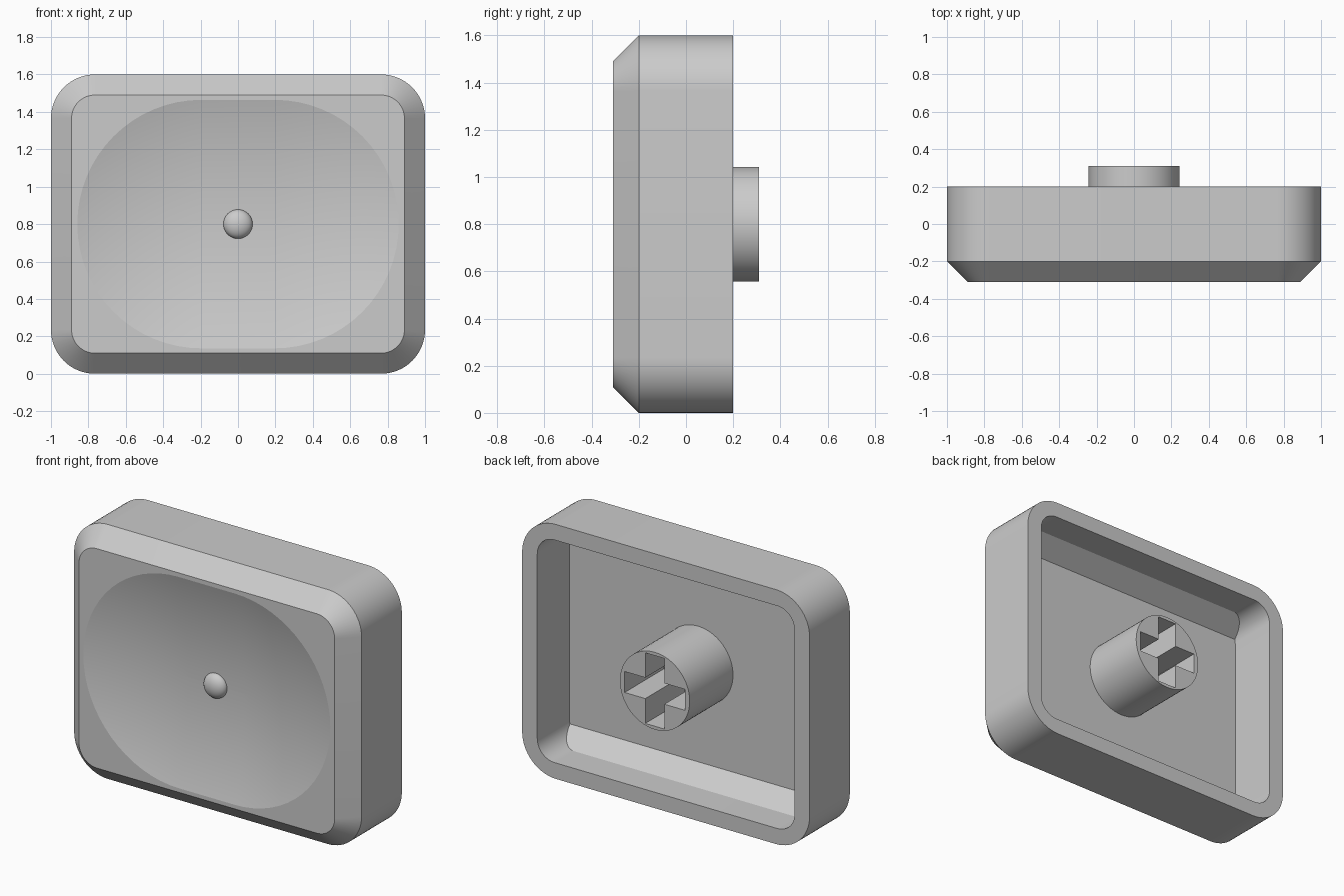
import bpy, bmesh, math
from mathutils import Vector

if "Cube" in bpy.data.objects:
    bpy.data.objects.remove(bpy.data.objects["Cube"], do_unlink=True)

MID = 0.8  # height of the centre line

grey = bpy.data.materials.new("plain grey")
grey.use_nodes = True
grey.diffuse_color = (0.6, 0.6, 0.6, 1)
grey.node_tree.nodes["Principled BSDF"].inputs["Base Color"].default_value = (0.6, 0.6, 0.6, 1)


def outline(hx, hz, r, y, steps=16):
    """Rounded rectangle across x and z, at depth y."""
    pts = []
    for quarter, (sx, sz) in enumerate([(1, 1), (-1, 1), (-1, -1), (1, -1)]):
        for i in range(steps + 1):
            a = math.pi / 2 * (quarter + i / steps)
            pts.append((sx * (hx - r) + r * math.cos(a), y,
                        MID + sz * (hz - r) + r * math.sin(a)))
    return pts


def loft(rings):
    """Closed solid through a list of equal rings."""
    bm = bmesh.new()
    loops = [[bm.verts.new(p) for p in ring] for ring in rings]
    n = len(loops[0])
    for a, b in zip(loops, loops[1:]):
        for i in range(n):
            bm.faces.new((a[i], a[(i + 1) % n], b[(i + 1) % n], b[i]))
    bm.faces.new(loops[0])
    bm.faces.new(loops[-1])
    bmesh.ops.remove_doubles(bm, verts=bm.verts, dist=1e-5)
    return bm


def finish(bm, name):
    bmesh.ops.recalc_face_normals(bm, faces=bm.faces)
    mesh = bpy.data.meshes.new(name)
    bm.to_mesh(mesh)
    bm.free()
    mesh.materials.append(grey)
    obj = bpy.data.objects.new(name, mesh)
    bpy.context.collection.objects.link(obj)
    return obj


def activate(obj):
    bpy.ops.object.select_all(action='DESELECT')
    obj.select_set(True)
    bpy.context.view_layer.objects.active = obj


def cut(obj, cutter):
    mod = obj.modifiers.new("cut", 'BOOLEAN')
    mod.operation, mod.solver, mod.object = 'DIFFERENCE', 'EXACT', cutter
    activate(obj)
    bpy.ops.object.modifier_apply(modifier=mod.name)
    bpy.data.objects.remove(cutter, do_unlink=True)


def smooth(obj, degrees):
    activate(obj)
    bpy.ops.object.shade_smooth_by_angle(angle=math.radians(degrees))


# Cap shell with a chamfered front
FRONT, BACK, FLOOR = -0.31, 0.2, -0.12
shell = finish(loft([outline(1, 0.8, 0.235, BACK),
                     outline(1, 0.8, 0.235, -0.2),
                     outline(0.89, 0.69, 0.125, FRONT)]), "cap_shell")

# Hollow at the back, with sloped faces above and below the floor
bm = loft([outline(0.895, 0.7, 0.12, BACK + 0.1), outline(0.895, 0.7, 0.12, FLOOR)])
for side in (1, -1):
    res = bmesh.ops.bisect_plane(
        bm, geom=bm.verts[:] + bm.edges[:] + bm.faces[:],
        plane_co=Vector((0, FLOOR, MID + side * 0.61)),
        plane_no=Vector((0, -0.09, side * 0.13)), clear_outer=True)
    rim = [e for e in res["geom_cut"] if isinstance(e, bmesh.types.BMEdge)]
    bmesh.ops.holes_fill(bm, edges=rim, sides=0)
cut(shell, finish(bm, "hollow_cutter"))

# Shallow finger dish in the front: a long spherical scoop
half, depth, spread = 0.665, 0.09, 0.195
radius = (half ** 2 + depth ** 2) / (2 * depth)
rings = []
for i in range(13):
    rho = max(half * (1.04 - 1.04 * i / 12), 0.002)
    y = FRONT + depth - radius + math.sqrt(radius ** 2 - rho ** 2)
    rings.append(outline(spread + rho, rho, rho, y))
cut(shell, finish(loft(rings), "dish_cutter"))
smooth(shell, 10)

# Round stem with a cross-shaped socket
stem = finish(loft([outline(0.243, 0.243, 0.243, 0.31),
                    outline(0.243, 0.243, 0.243, FLOOR - 0.01)]), "stem")
w, lx, lz = 0.066, 0.21, 0.222
cross = [(w, lz), (-w, lz), (-w, w), (-lx, w), (-lx, -w), (-w, -w),
         (-w, -lz), (w, -lz), (w, -w), (lx, -w), (lx, w), (w, w)]
cut(stem, finish(loft([[(x, y, MID + z) for x, z in cross] for y in (0.4, -0.08)]),
                 "socket_cutter"))
smooth(stem, 30)

# Small locating bump in the middle of the dish
bpy.ops.mesh.primitive_uv_sphere_add(segments=32, ring_count=16, radius=1,
                                     location=(0, FRONT + depth, MID))
bump = bpy.context.object
bump.name = "finger_bump"
bump.scale = (0.078, 0.05, 0.078)
bump.data.materials.append(grey)
smooth(bump, 40)
